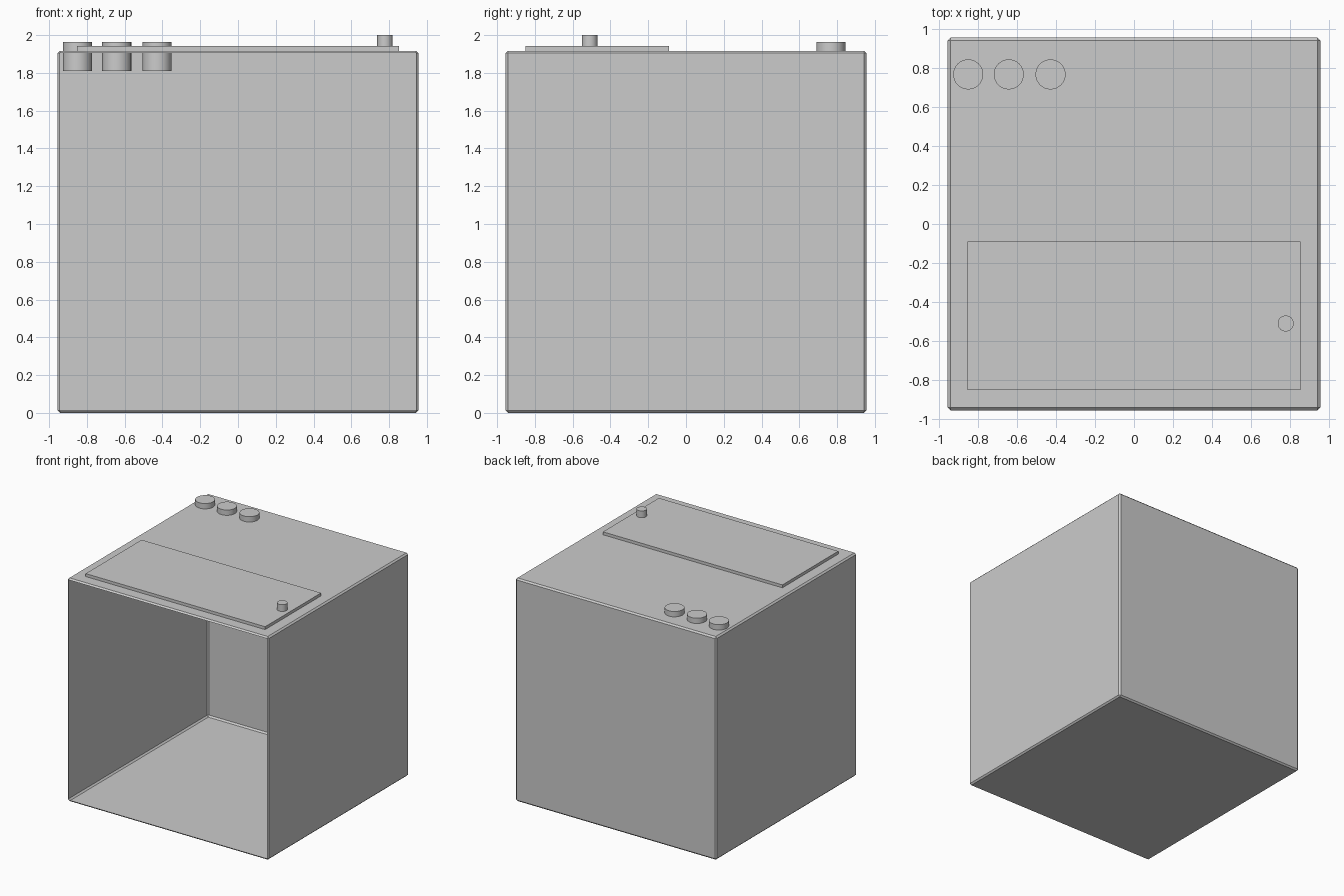
import bpy, bmesh
from mathutils import Matrix

if "Cube" in bpy.data.objects:
    bpy.data.objects.remove(bpy.data.objects["Cube"])

H, TOP = 0.955, 1.917  # body half width, body height


def add_object(name, bm):
    mesh = bpy.data.meshes.new(name)
    bm.to_mesh(mesh)
    bm.free()
    obj = bpy.data.objects.new(name, mesh)
    bpy.context.collection.objects.link(obj)
    return obj


def box_mesh(lo, hi):
    bm = bmesh.new()
    size = [b - a for a, b in zip(lo, hi)]
    mid = [(a + b) / 2 for a, b in zip(lo, hi)]
    bmesh.ops.create_cube(bm, size=1, matrix=Matrix.Translation(mid) @ Matrix.Diagonal((*size, 1)))
    return bm


def cylinder(name, x, y, z0, z1, r):
    bm = bmesh.new()
    bmesh.ops.create_cone(bm, cap_ends=True, segments=32, radius1=r, radius2=r, depth=z1 - z0,
                          matrix=Matrix.Translation((x, y, (z0 + z1) / 2)))
    for f in bm.faces:
        f.smooth = len(f.verts) == 4
    for e in bm.edges:
        if any(len(f.verts) > 4 for f in e.link_faces):
            e.smooth = False
    return add_object(name, bm)


# Single-skin body with chamfered edges, open at the front
bm = box_mesh((-H, -H, 0), (H, H, TOP))
bmesh.ops.bevel(bm, geom=bm.edges[:], offset=0.013, offset_type='OFFSET', segments=1, affect='EDGES')
bm.normal_update()
front = [f for f in bm.faces if f.normal.y < -0.99]
bmesh.ops.delete(bm, geom=front, context='FACES_ONLY')
add_object("cabinet_body", bm)

# Lid plate on the top, toward the front, with its handle
add_object("lid_plate", box_mesh((-0.853, -0.85, 1.91), (0.853, -0.09, 1.942)))
cylinder("lid_handle", 0.778, -0.51, 1.91, 2.0, 0.041)

# Three knobs that pass through the top panel
for i, x in enumerate((-0.85, -0.642, -0.428)):
    cylinder(f"top_knob_{i + 1}", x, 0.767, 1.81, 1.963, 0.077)
